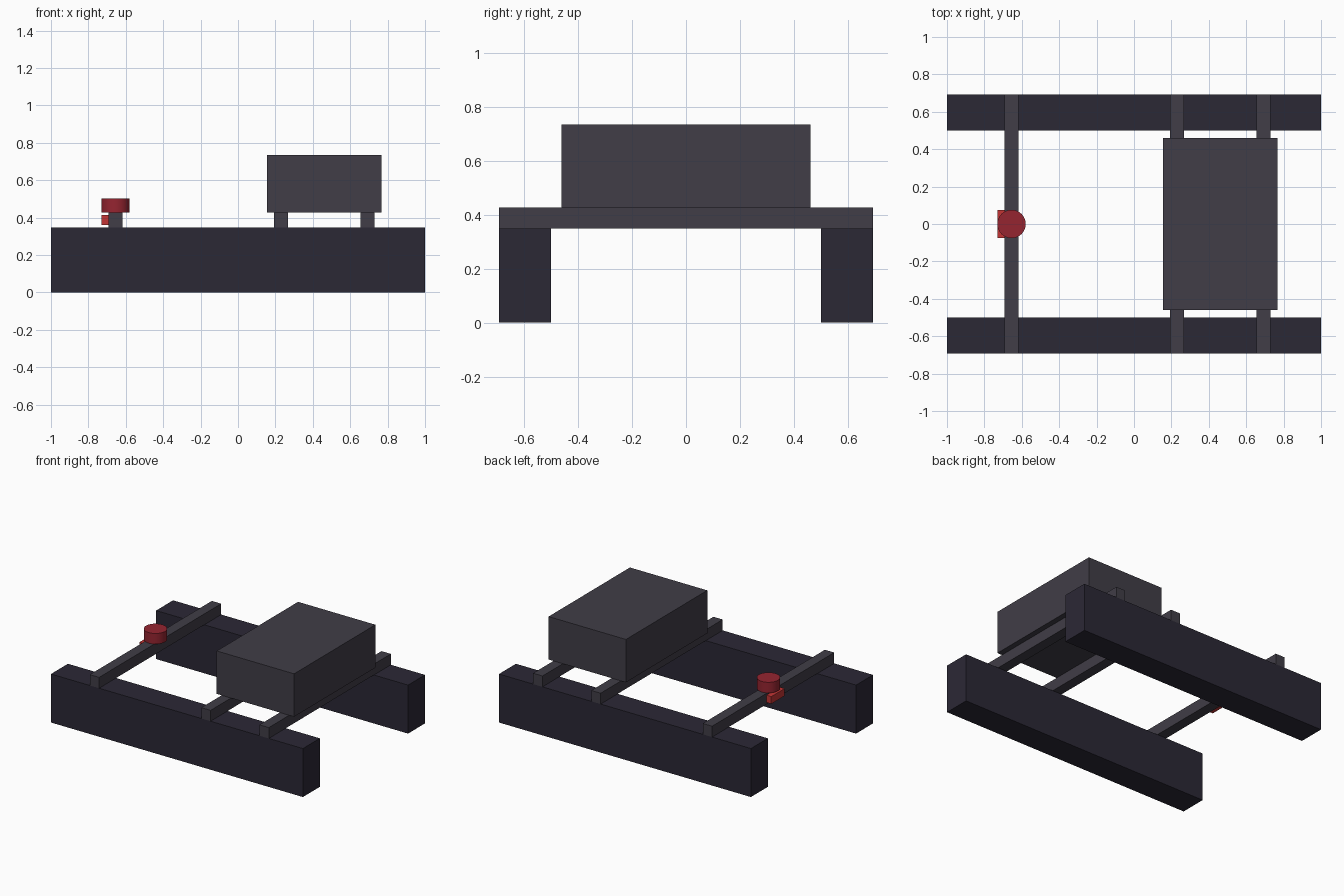
import bpy
import math

if "Cube" in bpy.data.objects:
    bpy.data.objects.remove(bpy.data.objects["Cube"])


def material(name, rgb):
    m = bpy.data.materials.new(name)
    m.diffuse_color = (*rgb, 1)
    m.use_nodes = True
    m.node_tree.nodes["Principled BSDF"].inputs["Base Color"].default_value = m.diffuse_color
    return m


HULL = material("dark_hull", (0.024, 0.021, 0.036))
GREY = material("dark_grey", (0.052, 0.047, 0.063))
RED = material("deep_red", (0.30, 0.018, 0.030))
BRIGHT = material("bright_red", (0.55, 0.035, 0.035))


def box(name, x, y, z, mat):
    """Box from (min, max) ranges on each axis."""
    bpy.ops.mesh.primitive_cube_add(
        size=1, location=[(a + b) / 2 for a, b in (x, y, z)])
    ob = bpy.context.object
    ob.name = name
    ob.scale = [b - a for a, b in (x, y, z)]
    bpy.ops.object.transform_apply(location=False, rotation=False, scale=True)
    ob.data.materials.append(mat)
    return ob


# Twin hulls
box("right_hull", (-1, 1), (-0.692, -0.5), (0, 0.348), HULL)
box("left_hull", (-1, 1), (0.5, 0.692), (0, 0.348), HULL)

# Cross beams resting on the hulls
for name, x in (("rear_beam", -0.655), ("middle_beam", 0.23), ("front_beam", 0.692)):
    box(name, (x - 0.037, x + 0.037), (-0.692, 0.692), (0.348, 0.426), GREY)

# Cabin
box("cabin", (0.154, 0.768), (-0.461, 0.461), (0.426, 0.734), GREY)

# Beacon drum and the small plate on the rear beam
bpy.ops.mesh.primitive_cylinder_add(
    vertices=32, radius=0.076, depth=0.076, location=(-0.655, 0, 0.464))
drum = bpy.context.object
drum.name = "beacon"
drum.data.materials.append(RED)
bpy.ops.object.shade_smooth_by_angle(angle=math.radians(40))

box("rear_plate", (-0.73, -0.692), (-0.076, 0.076), (0.361, 0.413), BRIGHT)
